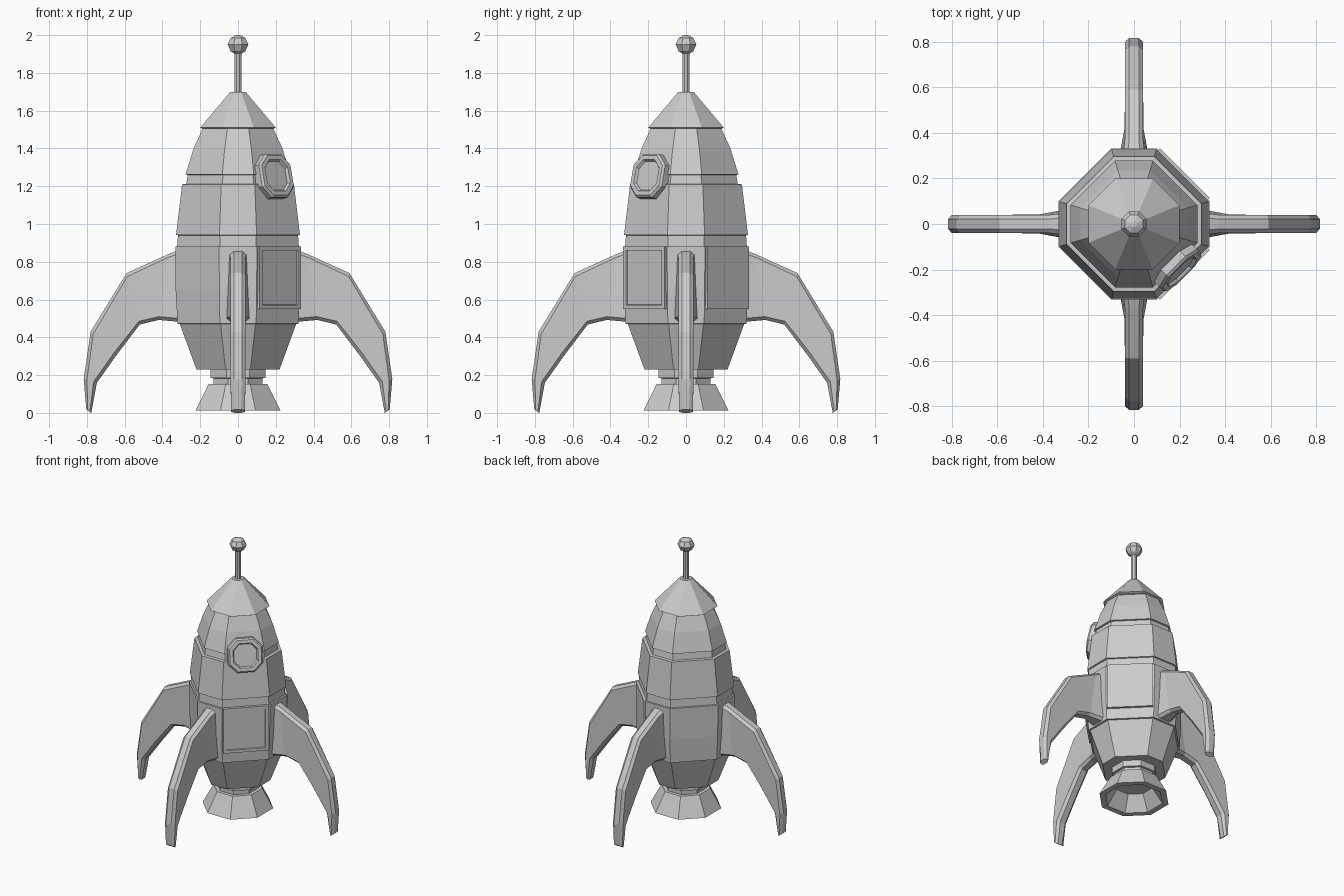
import bpy, bmesh, math
from mathutils import Matrix, Vector

if "Cube" in bpy.data.objects:
    bpy.data.objects.remove(bpy.data.objects["Cube"])

REG = math.tan(math.pi / 8)          # corner ratio of a regular octagon


def octagon(h, ratio=REG):
    c = h * ratio
    return [(h, -c), (h, c), (c, h), (-c, h), (-h, c), (-h, -c), (-c, -h), (c, -h)]


def loft(name, rings, mat=None, close=False):
    """Skin equal-length rings of 3D points; cap both ends or close into a loop."""
    bm = bmesh.new()
    vs = [[bm.verts.new(p) for p in r] for r in rings]
    n = len(rings[0])
    pairs = list(zip(vs, vs[1:])) + ([(vs[-1], vs[0])] if close else [])
    for a, b in pairs:
        for i in range(n):
            j = (i + 1) % n
            bm.faces.new((a[i], a[j], b[j], b[i]))
    if not close:
        bm.faces.new(vs[0][::-1])
        bm.faces.new(vs[-1])
    bmesh.ops.recalc_face_normals(bm, faces=bm.faces)
    if mat:
        bmesh.ops.transform(bm, matrix=mat, verts=bm.verts)
    me = bpy.data.meshes.new(name)
    bm.to_mesh(me)
    bm.free()
    ob = bpy.data.objects.new(name, me)
    bpy.context.collection.objects.link(ob)
    return ob


def turned(name, profile, ratio=REG, close=False):
    return loft(name, [[(x, y, z) for x, y in octagon(h, ratio)] for h, z in profile], close=close)


def on_side(angle, dist, z, tilt=0):
    """Frame on the hull: local x along the wall, y up, z outward."""
    return (Matrix.Rotation(math.radians(angle), 4, 'Z') @ Matrix.Translation((dist, 0, z))
            @ Matrix.Rotation(math.radians(90 - tilt), 4, 'Y') @ Matrix.Rotation(math.radians(90), 4, 'Z'))


# Hull with stepped plates
turned("hull", [(0.22, 0.23), (0.308, 0.47), (0.32, 0.472), (0.33, 0.65), (0.332, 0.88),
                (0.322, 0.882), (0.318, 0.94), (0.328, 0.942), (0.296, 1.21), (0.274, 1.212),
                (0.266, 1.26), (0.278, 1.262), (0.235, 1.40), (0.185, 1.51)], ratio=0.3)

# Nose cone, antenna and ball
turned("nose_cone", [(0.19, 1.505), (0.2, 1.51), (0.04, 1.70)])
turned("antenna", [(0.019, 1.69), (0.019, 1.92)])
turned("antenna_ball", [(0.055 * math.sin(a), 1.95 - 0.05 * math.cos(a))
                        for a in (math.radians(d) for d in (22, 45, 90, 135, 165, 179))])

# Engine neck and hollow bell
turned("engine_neck", [(0.145, 0.25), (0.145, 0.185), (0.13, 0.183), (0.13, 0.13)])
turned("engine_bell", [(0.155, 0.152), (0.225, 0.012), (0.185, 0.012), (0.12, 0.12), (0.01, 0.125),
                       (0.01, 0.152)], close=True)

# Fins: outer x, z, inner x, z, half thickness at outer and inner edge
stations = [(0.27, 0.86, 0.27, 0.48, 0.05, 0.065), (0.33, 0.855, 0.32, 0.483, 0.045, 0.06),
            (0.37, 0.84, 0.42, 0.492, 0.04, 0.042), (0.59, 0.74, 0.52, 0.468, 0.04, 0.04),
            (0.78, 0.43, 0.64, 0.31, 0.04, 0.04), (0.817, 0.18, 0.747, 0.16, 0.04, 0.04),
            (0.803, 0.018, 0.777, 0.0, 0.036, 0.036)]


def fin_ring(ox, oz, ix, iz, to, ti):
    o, i = Vector((ox, 0, oz)), Vector((ix, 0, iz))
    c = (i - o) * min(0.018 / (i - o).length, 0.3)
    y = Vector((0, 1, 0))
    half = [(o, to - 0.019), (o + c, to), (i - c, ti), (i, ti - 0.019)]
    return [p + y * t for p, t in half] + [p - y * t for p, t in half[::-1]]


for k, side in enumerate(("right", "back", "left", "front")):
    loft(side + "_fin", [fin_ring(*s) for s in stations], Matrix.Rotation(k * math.pi / 2, 4, 'Z'))


# Porthole: rounded-square ring with a recessed pane
def rounded(h, z):
    return [(x, y, z) for x, y in octagon(h, 0.5)]


port = on_side(-45, 0.262, 1.25, 13)
loft("porthole_ring", [rounded(0.118, -0.05), rounded(0.118, 0.025), rounded(0.108, 0.036),
                       rounded(0.085, 0.036), rounded(0.077, 0.022), rounded(0.077, -0.05)], port, close=True)
loft("porthole_pane", [rounded(0.08, -0.04), rounded(0.08, 0.022)], port)


# Framed door and plain rear hatch plate
def rect(w, h, z):
    return [(-w, -h, z), (w, -h, z), (w, h, z), (-w, h, z)]


loft("door", [rect(0.155, 0.166, -0.06), rect(0.155, 0.166, 0.012), rect(0.134, 0.145, 0.012),
              rect(0.132, 0.143, 0.003)], on_side(-45, 0.304, 0.716))
loft("rear_plate", [rect(0.155, 0.166, -0.06), rect(0.155, 0.166, 0.012)], on_side(45, 0.304, 0.716))
